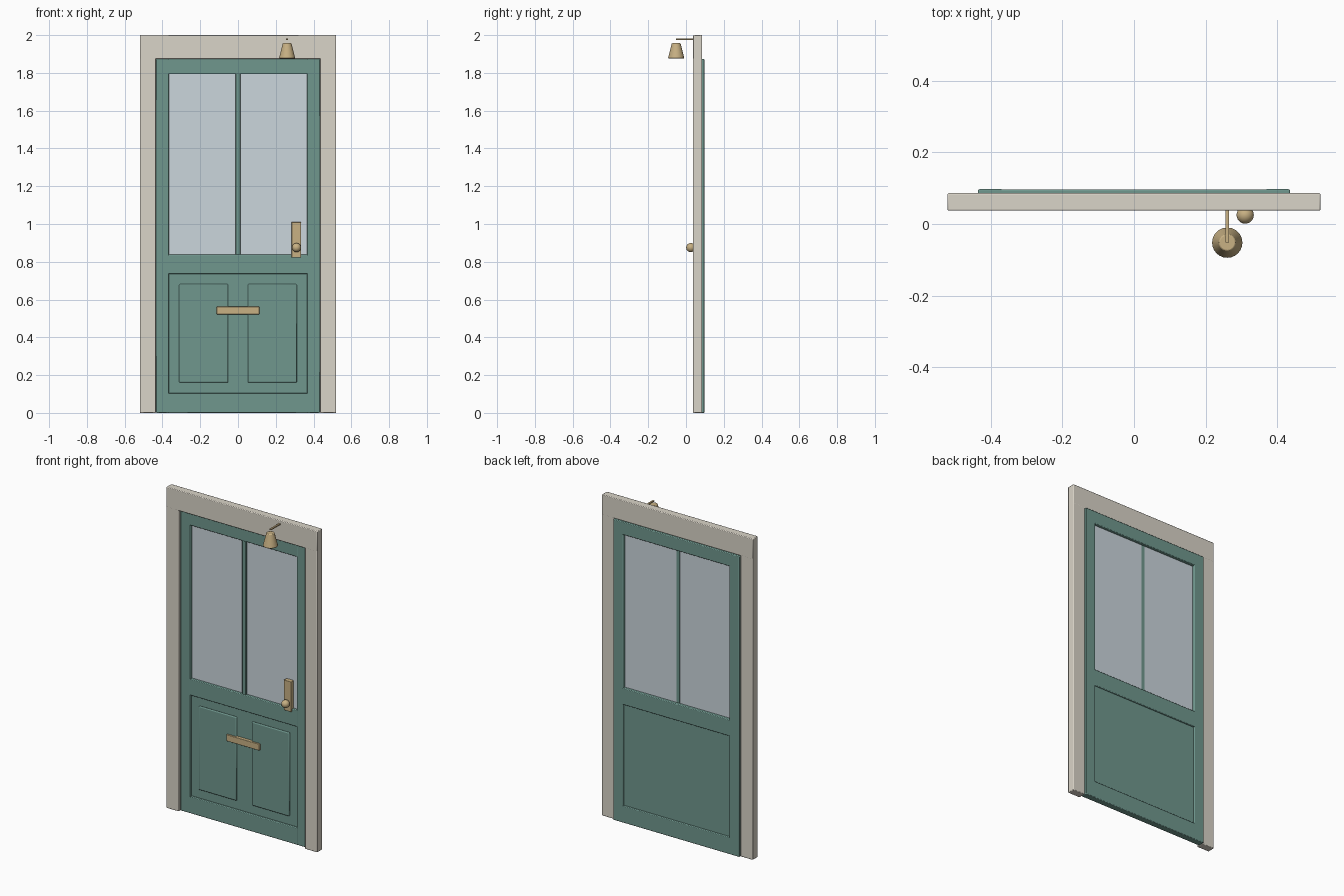
import bpy
from math import pi

if "Cube" in bpy.data.objects:
    bpy.data.objects.remove(bpy.data.objects["Cube"])


def material(name, rgb):
    m = bpy.data.materials.new(name)
    m.diffuse_color = (*rgb, 1)
    m.use_nodes = True
    m.node_tree.nodes["Principled BSDF"].inputs["Base Color"].default_value = m.diffuse_color
    return m


TEAL = material("teal_paint", (0.16, 0.31, 0.27))
STONE = material("stone_paint", (0.70, 0.66, 0.58))
BRASS = material("brass", (0.58, 0.44, 0.23))
GLASS = material("pale_glass", (0.60, 0.67, 0.72))


def finish(ob, name, mat, bevel=0.0, segments=2):
    ob.name = name
    ob.data.materials.append(mat)
    if bevel:
        b = ob.modifiers.new("bevel", 'BEVEL')
        b.width, b.segments, b.limit_method = bevel, segments, 'ANGLE'
    bpy.ops.object.shade_smooth_by_angle(angle=pi / 4)
    return ob


def box(name, x, y, z, mat, bevel=0.0):
    """Box from (min, max) ranges on each axis."""
    bpy.ops.mesh.primitive_cube_add(size=1, location=[(a + b) / 2 for a, b in (x, y, z)])
    ob = bpy.context.object
    ob.scale = [b - a for a, b in (x, y, z)]
    bpy.ops.object.transform_apply(location=False, rotation=False, scale=True)
    return finish(ob, name, mat, bevel)


def mirrored(name, x, y, z, mat, bevel=0.0):
    box(name + "_right", x, y, z, mat, bevel)
    box(name + "_left", (-x[1], -x[0]), y, z, mat, bevel)


# Surround
box("frame_head", (-0.52, 0.52), (0.037, 0.086), (1.873, 2.0), STONE, 0.004)
mirrored("frame_jamb", (0.435, 0.52), (0.0373, 0.0857), (0, 1.95), STONE, 0.004)

# Door leaf: stiles and rails
DOOR_Y = (0.055, 0.097)
mirrored("door_stile", (0.366, 0.435), DOOR_Y, (0, 1.873), TEAL, 0.004)
for name, z in (("top", (1.793, 1.873)), ("middle", (0.735, 0.838)), ("bottom", (0, 0.106))):
    box(name + "_rail", (-0.433, 0.433), (0.0553, 0.0967), z, TEAL, 0.004)

# Glazing with a centre bar
box("window_glass", (-0.37, 0.37), (0.071, 0.078), (0.83, 1.80), GLASS)
box("glazing_bar", (-0.0125, 0.0125), (0.058, 0.0785), (0.83, 1.80), TEAL, 0.002)

# Lower panel with two raised fields
box("lower_panel", (-0.37, 0.37), (0.067, 0.088), (0.10, 0.74), TEAL)
mirrored("raised_panel", (0.052, 0.312), (0.058, 0.07), (0.16, 0.682), TEAL, 0.006)

# Brass fittings
box("letter_plate", (-0.113, 0.113), (0.047, 0.069), (0.522, 0.562), BRASS, 0.002)
box("handle_plate", (0.284, 0.334), (0.045, 0.074), (0.822, 1.01), BRASS, 0.002)
bpy.ops.mesh.primitive_uv_sphere_add(segments=24, ring_count=14, radius=0.024,
                                     location=(0.31, 0.025, 0.875))
finish(bpy.context.object, "door_knob", BRASS)

# Bell on its arm
bpy.ops.mesh.primitive_cone_add(vertices=24, radius1=0.043, radius2=0.023, depth=0.08,
                                location=(0.26, -0.052, 1.917))
finish(bpy.context.object, "bell", BRASS, 0.003)
box("bell_arm", (0.2545, 0.2655), (-0.052, 0.045), (1.973, 1.981), BRASS, 0.001)
